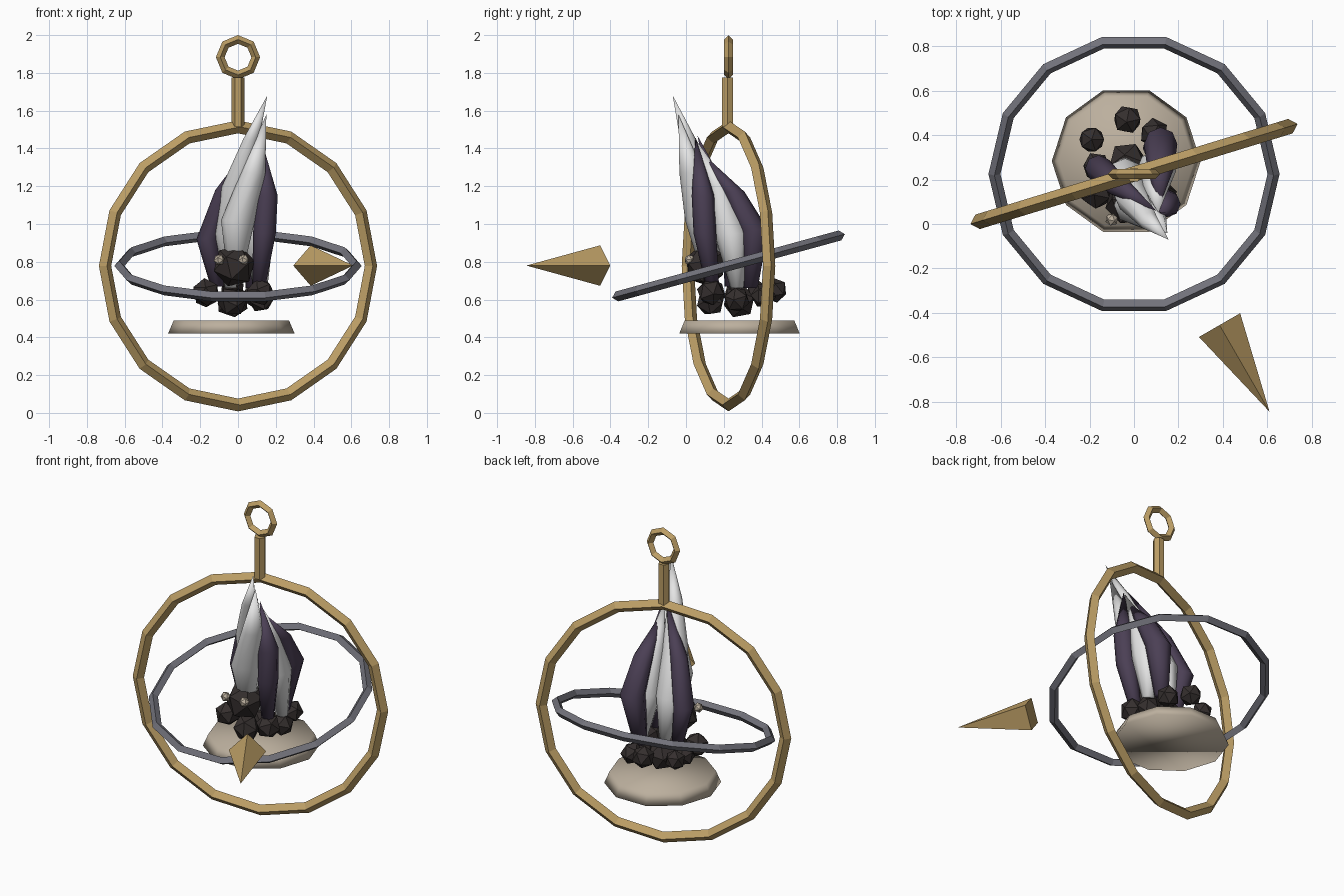
import bpy, bmesh, math
from mathutils import Vector

if "Cube" in bpy.data.objects:
    bpy.data.objects.remove(bpy.data.objects["Cube"])


def material(name, rgb):
    m = bpy.data.materials.new(name)
    m.diffuse_color = (*rgb, 1)
    m.use_nodes = True
    m.node_tree.nodes["Principled BSDF"].inputs["Base Color"].default_value = m.diffuse_color
    return m


GOLD = material("antique gold", (0.50, 0.34, 0.13))
STEEL = material("dark steel", (0.17, 0.17, 0.20))
STONE = material("pale stone", (0.50, 0.43, 0.34))
COAL = material("charcoal", (0.035, 0.028, 0.027))
VIOLET = material("dark violet", (0.07, 0.05, 0.09))
WHITE = material("white", (0.78, 0.78, 0.78))


def finish(name, mat, smooth=False):
    ob = bpy.context.object
    ob.name = name
    ob.data.materials.append(mat)
    if smooth:
        bpy.ops.object.shade_smooth()
    return ob


def ring(name, mat, loc, rot, outer, minor, sides):
    bpy.ops.mesh.primitive_torus_add(
        location=loc, rotation=[math.radians(a) for a in rot],
        major_radius=outer - minor, minor_radius=minor,
        major_segments=sides, minor_segments=4)
    finish(name, mat)


def rock(name, mat, x, y, z, r, turn=0.0):
    bpy.ops.mesh.primitive_ico_sphere_add(
        subdivisions=1, radius=r, location=(x, y, z), rotation=(turn, turn * 0.7, turn * 1.3))
    finish(name, mat)


def flame(name, mat, sections, sides=8):
    """Loft round sections (x, y, z, radius) up to a pointed tip."""
    bm = bmesh.new()
    loops = []
    for x, y, z, r in sections[:-1]:
        loops.append([bm.verts.new((x + r * math.cos(math.tau * i / sides),
                                    y + r * math.sin(math.tau * i / sides), z))
                      for i in range(sides)])
    tip = bm.verts.new(sections[-1][:3])
    for a, b in zip(loops, loops[1:]):
        for i in range(sides):
            j = (i + 1) % sides
            bm.faces.new((a[i], a[j], b[j], b[i]))
    for i in range(sides):
        bm.faces.new((loops[-1][i], loops[-1][(i + 1) % sides], tip))
    bm.faces.new(loops[0][::-1])
    me = bpy.data.meshes.new(name)
    bm.to_mesh(me)
    bm.free()
    me.materials.append(mat)
    me.polygons.foreach_set("use_smooth", [True] * len(me.polygons))
    bpy.context.collection.objects.link(bpy.data.objects.new(name, me))


# Rings, hanger stem and hanging loop
C = (0, 0.225, 0.778)
ring("outer_ring", GOLD, C, (90, 0, 17), 0.77, 0.034, 16)
ring("inner_ring", STEEL, C, (15.3, 0, 0), 0.655, 0.027, 14)
ring("hanging_loop", GOLD, (0, 0.225, 1.883), (90, 0, 0), 0.117, 0.023, 8)
bpy.ops.mesh.primitive_cylinder_add(vertices=6, radius=0.034, depth=0.26,
                                    location=(0, 0.22, 1.645), rotation=(0, 0, math.pi / 6))
finish("hanger_stem", GOLD)

# Floating pointer
base, tip = Vector((0.385, -0.455, 0.78)), Vector((0.61, -0.845, 0.78))
axis = tip - base
bpy.ops.mesh.primitive_cone_add(vertices=4, radius1=0.107, radius2=0, depth=axis.length,
                                location=(base + tip) / 2)
pointer = finish("pointer", GOLD)
pointer.rotation_euler = (math.pi / 2, 0, math.atan2(axis.y, axis.x) + math.pi / 2)

# Stone dish under the fire
bpy.ops.mesh.primitive_cone_add(vertices=10, radius1=0.335, radius2=0.305, depth=0.07,
                                location=(-0.035, 0.283, 0.455), rotation=(0, 0, math.pi / 2))
dish = finish("dish", STONE, True)
dish.rotation_euler.z = math.radians(18) if abs(dish.data.vertices[0].co.x) > 0.1 else math.pi / 2

# Coals
coals = [(-0.19, 0.38, 0.64, 0.062), (-0.03, 0.47, 0.65, 0.068), (0.09, 0.41, 0.62, 0.068),
         (0.12, 0.27, 0.60, 0.07), (0.12, 0.13, 0.64, 0.075), (-0.03, 0.28, 0.59, 0.09),
         (-0.17, 0.14, 0.64, 0.075), (-0.03, 0.13, 0.59, 0.08), (-0.17, 0.26, 0.62, 0.065)]
for i, c in enumerate(coals):
    rock(f"coal_{i + 1}", COAL, *c, turn=0.9 * i)

# Coal head with two eyes
rock("head", COAL, -0.02, 0.10, 0.778, 0.115, 0.3)
for side, x in (("left", -0.1), ("right", 0.03)):
    rock(f"eye_{side}", STONE, x, 0.02, 0.81, 0.03, 0.4)

# Flames: white cores and violet outer tongues
flame("white_flame_back", WHITE, [(-0.04, 0.27, 0.66, 0.03), (-0.04, 0.21, 0.95, 0.085),
      (-0.01, 0.12, 1.2, 0.075), (0.07, 0.01, 1.45, 0.042), (0.155, -0.07, 1.68, 0)])
flame("white_flame_front", WHITE, [(-0.02, 0.13, 0.68, 0.03), (0.0, 0.085, 1.02, 0.09),
      (0.08, 0.03, 1.27, 0.065), (0.15, -0.04, 1.58, 0)])
flame("white_flame_right", WHITE, [(0.12, 0.27, 0.66, 0.035), (0.10, 0.24, 0.95, 0.09),
      (0.10, 0.17, 1.2, 0.06), (0.11, 0.05, 1.45, 0)])
flame("violet_flame_left", VIOLET, [(-0.11, 0.24, 0.67, 0.035), (-0.16, 0.25, 0.92, 0.06),
      (-0.07, 0.17, 1.18, 0.05), (0.10, 0.06, 1.47, 0)])
flame("violet_flame_right", VIOLET, [(0.11, 0.14, 0.67, 0.035), (0.14, 0.10, 0.95, 0.06),
      (0.15, 0.09, 1.15, 0.06), (0.12, 0.05, 1.46, 0)])
flame("violet_flame_back", VIOLET, [(0.08, 0.34, 0.66, 0.04), (0.12, 0.36, 0.97, 0.075),
      (0.12, 0.25, 1.17, 0.06), (0.11, 0.07, 1.39, 0)])
